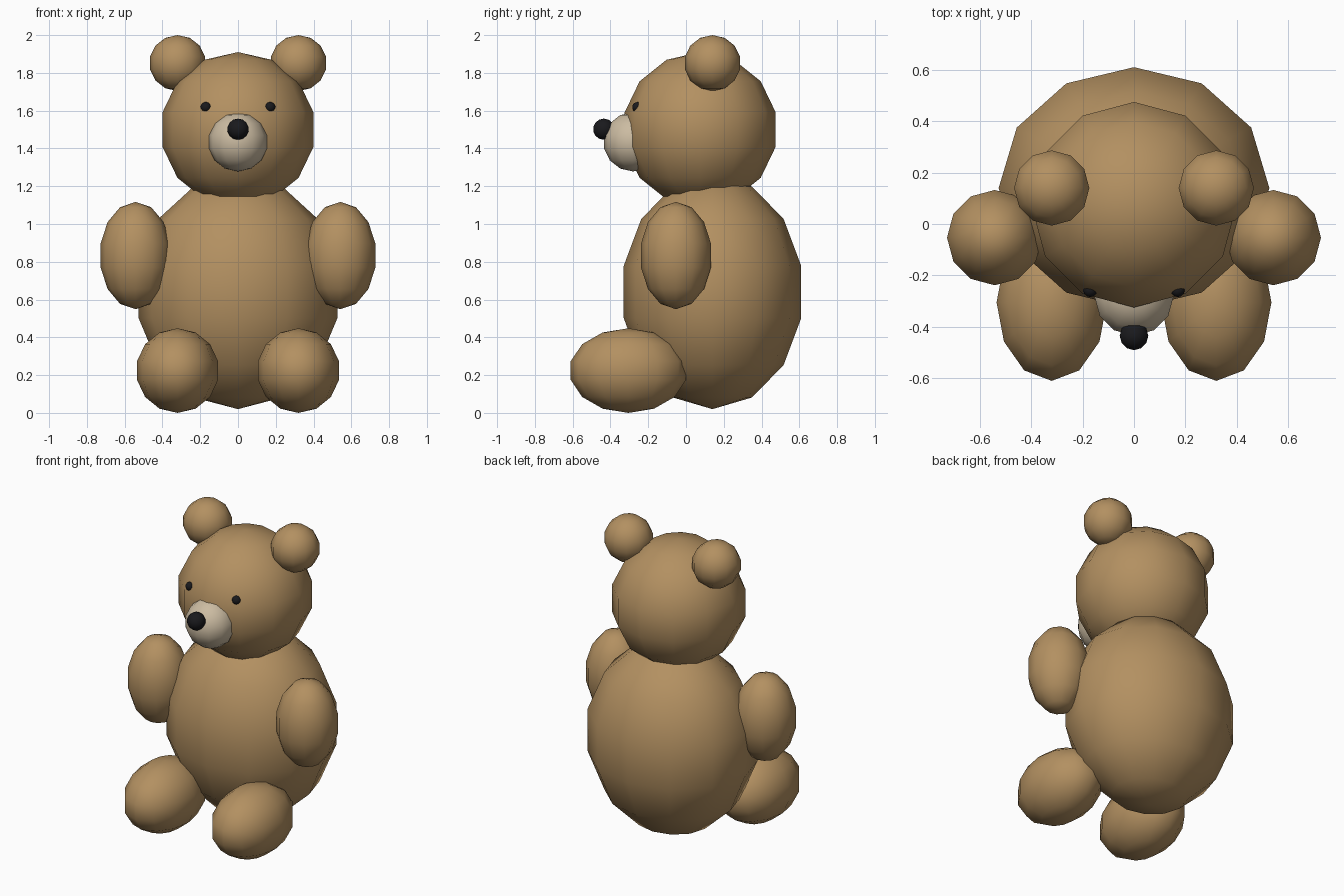
import bpy

if "Cube" in bpy.data.objects:
    bpy.data.objects.remove(bpy.data.objects["Cube"])


def material(name, rgb):
    m = bpy.data.materials.new(name)
    m.diffuse_color = (*rgb, 1)
    m.use_nodes = True
    m.node_tree.nodes["Principled BSDF"].inputs["Base Color"].default_value = m.diffuse_color
    return m


fur = material("fur", (0.45, 0.28, 0.12))
cream = material("cream", (0.60, 0.50, 0.36))
black = material("black", (0.01, 0.01, 0.012))


def ball(name, loc, radii, mat, segments=12, rings=7):
    """Low-poly smooth ellipsoid with its poles up and down."""
    bpy.ops.mesh.primitive_uv_sphere_add(segments=segments, ring_count=rings, radius=1, location=loc)
    ob = bpy.context.object
    ob.name = name
    ob.scale = radii
    bpy.ops.object.transform_apply(location=False, rotation=False, scale=True)
    bpy.ops.object.shade_smooth()
    ob.data.materials.append(mat)
    return ob


def pair(name, loc, radii, mat):
    """One ball on each side of the centre plane."""
    x, y, z = loc
    for side, s in (("left", 1), ("right", -1)):
        ball(f"{name}_{side}", (s * x, y, z), radii, mat)


# Torso and head
ball("body", (0, 0.14, 0.64), (0.54, 0.482, 0.62), fur)
ball("head", (0, 0.075, 1.5), (0.41, 0.41, 0.41), fur)

# Ears and limbs
pair("ear", (0.32, 0.14, 1.852), (0.15, 0.15, 0.148), fur)
pair("arm", (0.542, -0.053, 0.833), (0.19, 0.19, 0.284), fur)
pair("leg", (0.32, -0.305, 0.224), (0.22, 0.313, 0.224), fur)

# Face
ball("muzzle", (0, -0.28, 1.435), (0.158, 0.158, 0.157), cream)
ball("nose", (0, -0.435, 1.502), (0.057, 0.057, 0.056), black)
pair("eye", (0.17, -0.257, 1.618), (0.028, 0.028, 0.028), black)
